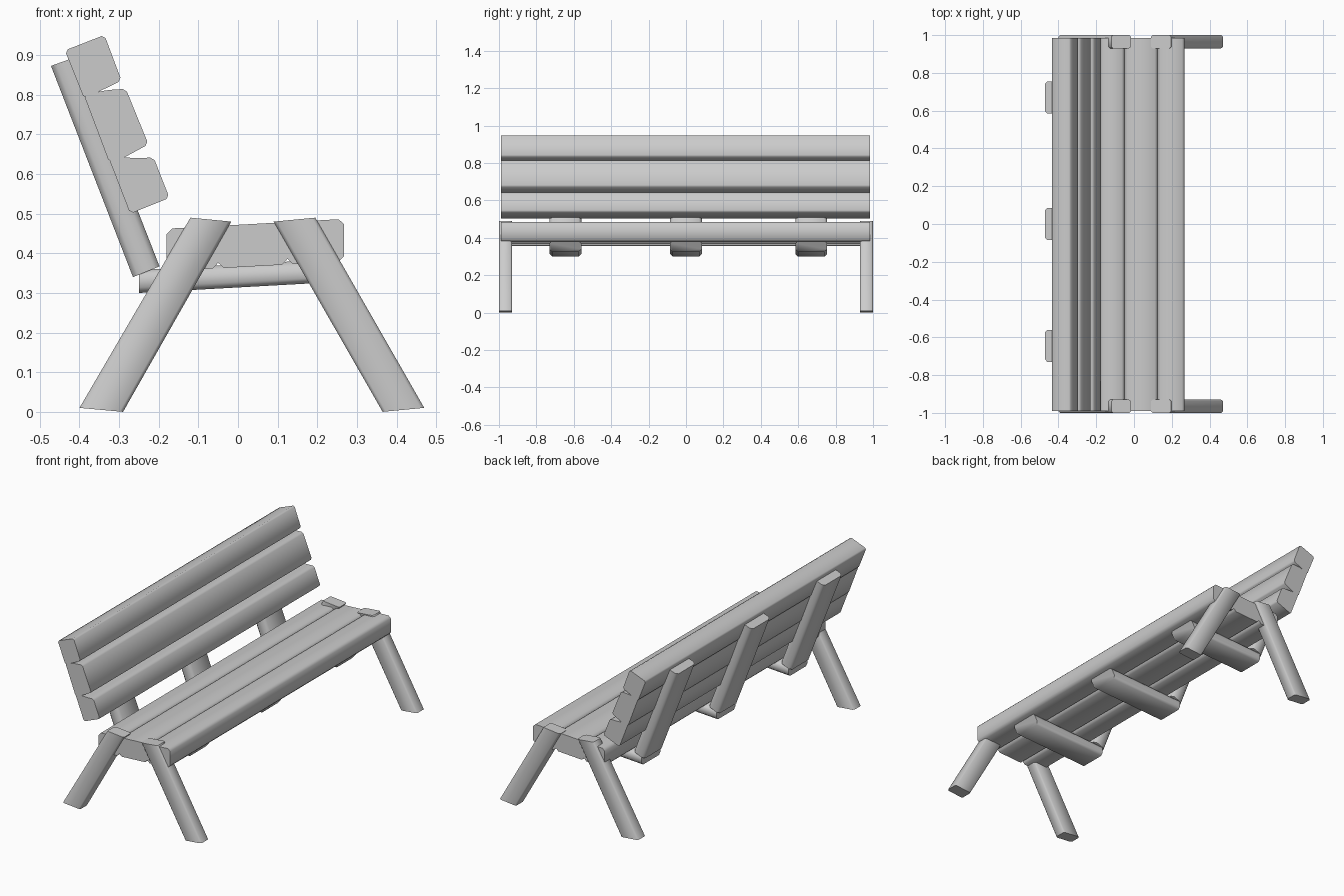
import bpy, bmesh, math

if "Cube" in bpy.data.objects:
    bpy.data.objects.remove(bpy.data.objects["Cube"], do_unlink=True)

GREY = (0.6, 0.6, 0.6, 1)
mat = bpy.data.materials.new("plain grey")
mat.use_nodes = True
mat.diffuse_color = GREY
mat.node_tree.nodes["Principled BSDF"].inputs["Base Color"].default_value = GREY


def plank(name, profile, y0, y1, bevel):
    """Extrude an (x, z) profile along y and soften its long edges."""
    bm = bmesh.new()
    face = bm.faces.new([bm.verts.new((x, y0, z)) for x, z in profile])
    ext = bmesh.ops.extrude_face_region(bm, geom=[face])["geom"]
    moved = [v for v in ext if isinstance(v, bmesh.types.BMVert)]
    bmesh.ops.translate(bm, verts=moved, vec=(0, y1 - y0, 0))
    bmesh.ops.recalc_face_normals(bm, faces=bm.faces[:])
    long_edges = [e for e in bm.edges if e.calc_length() > 0.3]
    bmesh.ops.bevel(bm, geom=long_edges, offset=bevel, segments=1,
                    affect='EDGES', profile=0.5)
    mesh = bpy.data.meshes.new(name)
    bm.to_mesh(mesh)
    bm.free()
    mesh.materials.append(mat)
    ob = bpy.data.objects.new(name, mesh)
    bpy.context.collection.objects.link(ob)
    bpy.ops.object.select_all(action='DESELECT')
    ob.select_set(True)
    bpy.context.view_layer.objects.active = ob
    bpy.ops.object.shade_smooth_by_angle(angle=math.radians(60))
    return ob


# Splayed legs at both ends
back_leg = [(-0.4, 0.01), (-0.29, 0), (-0.017, 0.48), (-0.12, 0.49)]
front_leg = [(0.365, 0), (0.47, 0.01), (0.195, 0.49), (0.09, 0.48)]
for side, y in (("right", -1.0), ("left", 0.93)):
    plank("back_leg_" + side, back_leg, y, y + 0.07, 0.008)
    plank("front_leg_" + side, front_leg, y, y + 0.07, 0.008)

# Seat bearers and back supports
bearer = [(-0.25, 0.3), (0.2, 0.325), (0.235, 0.385), (-0.25, 0.358)]
support = [(-0.265, 0.34), (-0.198, 0.367), (-0.405, 0.897), (-0.472, 0.873)]
for i, y in enumerate((-0.645, 0.0, 0.67)):
    plank(f"seat_bearer_{i + 1}", bearer, y - 0.085, y + 0.085, 0.014)
    plank(f"back_support_{i + 1}", support, y - 0.085, y + 0.085, 0.014)

# Seat slats, rising slightly to the front
cuts = (-0.18, -0.05, 0.125, 0.268)
for i, (a, b) in enumerate(zip(cuts, cuts[1:])):
    rise = lambda x: 0.055 * x
    seat = [(a, 0.365 + rise(a)), (b, 0.365 + rise(b)),
            (b, 0.472 + rise(b)), (a, 0.472 + rise(a))]
    plank(f"seat_slat_{i + 1}", seat, -0.99, 0.985, 0.014)

# Backrest slats, leaning backwards
back_slats = [
    [(-0.272, 0.5), (-0.173, 0.54), (-0.213, 0.642), (-0.255, 0.64), (-0.328, 0.645)],
    [(-0.325, 0.63), (-0.3, 0.635), (-0.226, 0.675), (-0.283, 0.815), (-0.33, 0.812), (-0.389, 0.8)],
    [(-0.388, 0.79), (-0.294, 0.836), (-0.337, 0.951), (-0.437, 0.912)],
]
for i, prof in enumerate(back_slats):
    plank(f"back_slat_{i + 1}", prof, -0.99, 0.985, 0.008)
